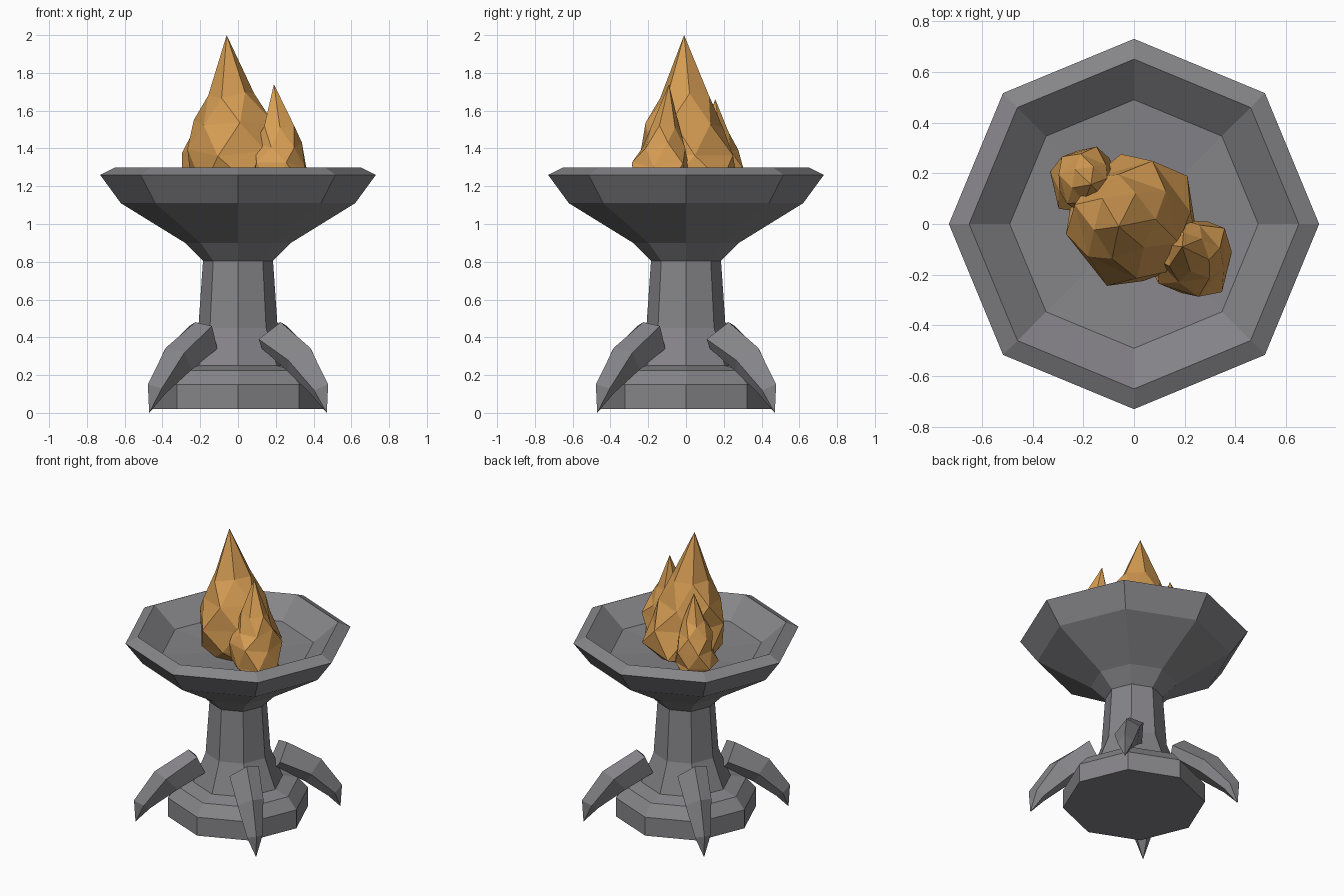
import bpy, bmesh, math, random
from mathutils import Vector, Matrix

random.seed(4)
cube = bpy.data.objects.get("Cube")
if cube:
    bpy.data.objects.remove(cube, do_unlink=True)


def make_material(name, colour):
    mat = bpy.data.materials.new(name)
    mat.use_nodes = True
    mat.diffuse_color = colour
    mat.node_tree.nodes["Principled BSDF"].inputs["Base Color"].default_value = colour
    return mat


stone = make_material("grey stone", (0.235, 0.23, 0.245, 1))
fire = make_material("amber flame", (0.68, 0.34, 0.088, 1))


def finish(bm, name, mat):
    bmesh.ops.recalc_face_normals(bm, faces=bm.faces)
    mesh = bpy.data.meshes.new(name)
    bm.to_mesh(mesh)
    bm.free()
    mesh.materials.append(mat)
    obj = bpy.data.objects.new(name, mesh)
    bpy.context.collection.objects.link(obj)
    return obj


def loft(bm, rings):
    """Join successive rings of vertices with quads."""
    for low, high in zip(rings, rings[1:]):
        n = len(low)
        for i in range(n):
            j = (i + 1) % n
            bm.faces.new((low[i], low[j], high[j], high[i]))


def fan(bm, ring, tip):
    """Close a ring to a single point."""
    for i in range(len(ring)):
        bm.faces.new((ring[i], ring[(i + 1) % len(ring)], tip))


def lathe(name, profile, sides=8):
    """Turn a radius/height profile into a closed octagonal solid."""
    bm = bmesh.new()
    rings = []
    for r, z in profile:
        angles = [math.tau * i / sides for i in range(sides)]
        rings.append([bm.verts.new((r * math.cos(a), r * math.sin(a), z)) for a in angles])
    loft(bm, rings)
    bm.faces.new(rings[0])
    bm.faces.new(rings[-1])
    return finish(bm, name, stone)


# Foot and column
lathe("pedestal", [(0.455, 0.02), (0.455, 0.15), (0.39, 0.225), (0.29, 0.25),
                   (0.21, 0.45), (0.185, 0.81)])

# Bowl with a sloping rim and a hollow inside
lathe("bowl", [(0.18, 0.80), (0.28, 0.90), (0.62, 1.11), (0.73, 1.26),
               (0.65, 1.30), (0.49, 1.17), (0.2, 1.15)])

# Four curved claw legs: each section is a ridged pentagon (radius, sideways, height)
CLAW = [
    [(0.32, 0, 0.48), (0.28, 0.085, 0.46), (0.225, 0.07, 0.34),
     (0.24, -0.06, 0.34), (0.255, -0.1, 0.39)],
    [(0.54, 0, 0.345), (0.48, 0.08, 0.32), (0.40, 0.055, 0.23),
     (0.43, -0.05, 0.215), (0.46, -0.085, 0.28)],
    [(0.675, 0, 0.15), (0.62, 0.05, 0.13), (0.575, 0.03, 0.10),
     (0.58, -0.03, 0.095), (0.62, -0.05, 0.12)],
]
for index, corner in enumerate(("back_left", "back_right", "front_right", "front_left")):
    turn = Matrix.Rotation(math.radians(45 + 90 * index), 4, 'Z')
    bm = bmesh.new()
    rings = [[bm.verts.new(turn @ Vector(p)) for p in ring] for ring in CLAW]
    loft(bm, rings)
    bm.faces.new(rings[0])
    fan(bm, rings[-1], bm.verts.new(turn @ Vector((0.665, 0, 0))))
    finish(bm, corner + "_claw_leg", stone)

# Flames: jagged cones of staggered triangles, as (radius, height) fractions
FLAME = [(0.8, 0), (1.0, 0.07), (0.95, 0.27), (0.78, 0.45), (0.52, 0.635)]


def flame(name, centre, apex, width, height, spin, sides=6):
    bm = bmesh.new()
    rings = []
    for level, (r, h) in enumerate(FLAME):
        cx, cy = (c + (a - c) * h for c, a in zip(centre, apex))
        ring = []
        for i in range(sides):
            a = math.radians(spin) + math.tau * (i + level / 2) / sides
            d = r * width * random.uniform(0.86, 1.1)
            z = 1.15 + height * (h + (random.uniform(-0.03, 0.03) if level else 0))
            ring.append(bm.verts.new((cx + d * math.cos(a), cy + d * math.sin(a), z)))
        rings.append(ring)
    for low, high in zip(rings, rings[1:]):
        for i in range(sides):
            j = (i + 1) % sides
            bm.faces.new((low[i], low[j], high[i]))
            bm.faces.new((low[j], high[j], high[i]))
    bm.faces.new(rings[0])
    fan(bm, rings[-1], bm.verts.new((*apex, 1.15 + height)))
    finish(bm, name, fire)


flame("main_flame", (0.0, 0.01), (-0.06, -0.01), 0.26, 0.85, 10)
flame("left_small_flame", (0.24, -0.14), (0.19, -0.09), 0.165, 0.59, 40)
flame("right_small_flame", (-0.19, 0.17), (-0.17, 0.155), 0.14, 0.51, 75)
